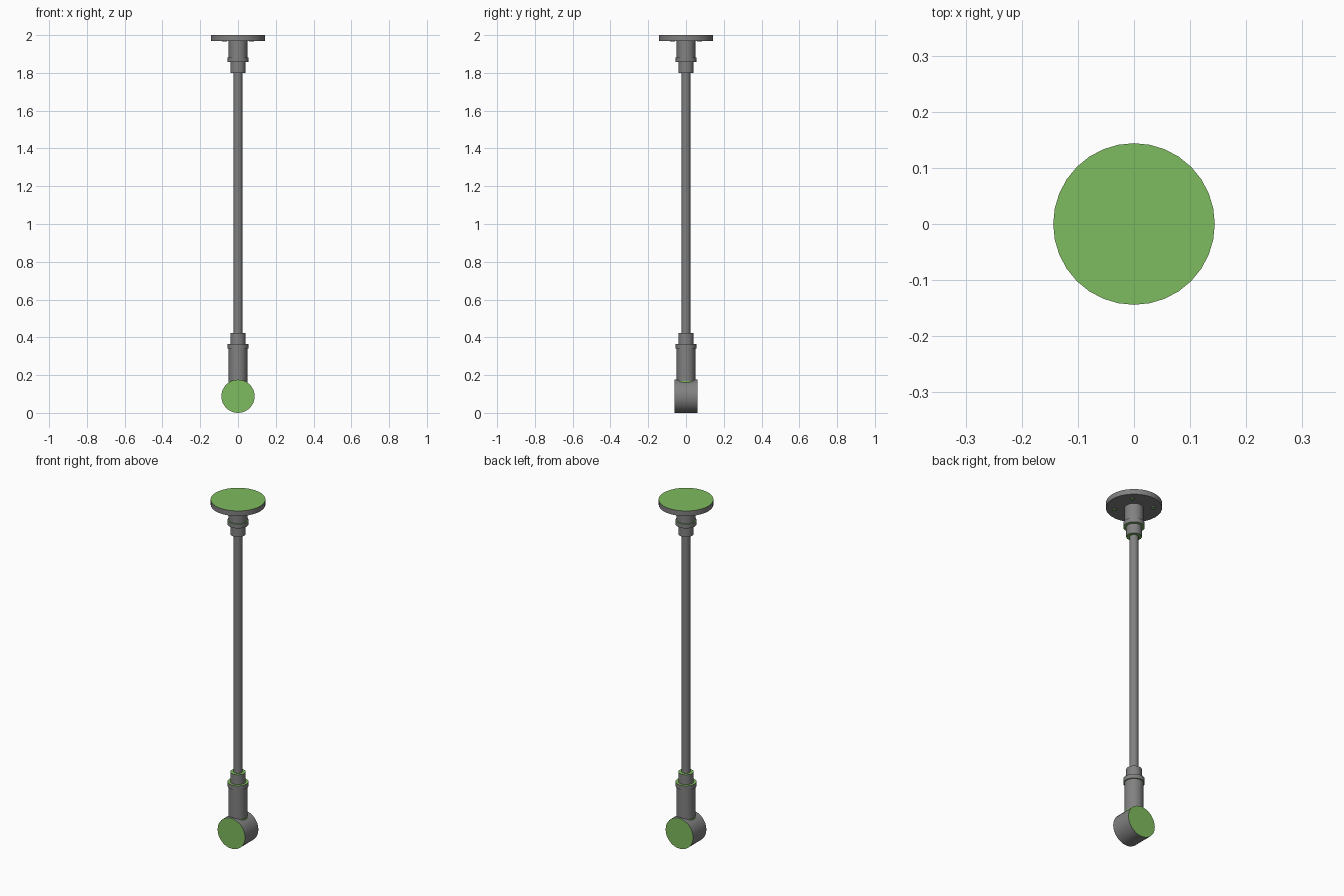
import bpy, bmesh, math
from mathutils import Matrix

if "Cube" in bpy.data.objects:
    bpy.data.objects.remove(bpy.data.objects["Cube"])

green = bpy.data.materials.new("green_face")
green.diffuse_color = (0.208, 0.495, 0.113, 1)
green.use_nodes = True
green.node_tree.nodes["Principled BSDF"].inputs["Base Color"].default_value = green.diffuse_color
grey = bpy.data.materials.new("grey_body")
grey.diffuse_color = (0.22, 0.22, 0.22, 1)
grey.use_nodes = True
grey.node_tree.nodes["Principled BSDF"].inputs["Base Color"].default_value = grey.diffuse_color


def lathe(name, profile, green_test, matrix=Matrix(), sides=32):
    """Closed solid of revolution from (radius, z) rings, capped at both ends."""
    bm = bmesh.new()
    rings = []
    for r, z in profile:
        rings.append([bm.verts.new((r * math.cos(2 * math.pi * i / sides),
                                    r * math.sin(2 * math.pi * i / sides), z))
                      for i in range(sides)])
    for a, b in zip(rings, rings[1:]):
        for i in range(sides):
            j = (i + 1) % sides
            bm.faces.new((a[i], a[j], b[j], b[i]))
    bm.faces.new(rings[0])
    bm.faces.new(rings[-1])
    bmesh.ops.recalc_face_normals(bm, faces=bm.faces)
    for f in bm.faces:
        f.material_index = int(green_test(f.normal.z))
    bm.transform(matrix)
    mesh = bpy.data.meshes.new(name)
    bm.to_mesh(mesh)
    bm.free()
    mesh.materials.append(grey)
    mesh.materials.append(green)
    ob = bpy.data.objects.new(name, mesh)
    bpy.context.collection.objects.link(ob)
    bpy.ops.object.select_all(action='DESELECT')
    ob.select_set(True)
    bpy.context.view_layer.objects.active = ob
    bpy.ops.object.shade_smooth_by_angle(angle=math.radians(30))
    return ob


up = lambda n: n > 0.9
down = lambda n: n < -0.9
both = lambda n: abs(n) > 0.9

# Ceiling plate with its screw heads
lathe("ceiling_plate", [(0.144, 1.97), (0.144, 2.0)], up)
for k in range(4):
    a = math.radians(45 + 90 * k)
    lathe("plate_screw", [(0.013, 1.965), (0.013, 1.975)], down,
          Matrix.Translation((0.1 * math.cos(a), 0.1 * math.sin(a), 0)), 16)

# Upper fitting: nut, collar, neck
lathe("upper_fitting", [(0.04, 1.80), (0.04, 1.857), (0.055, 1.857),
                        (0.055, 1.882), (0.049, 1.882), (0.049, 1.975)], both)

# Long rod
lathe("rod", [(0.023, 0.40), (0.023, 1.82)], up)

# Lower fitting: neck, collar, nut
lathe("lower_fitting", [(0.049, 0.12), (0.049, 0.341), (0.055, 0.341),
                        (0.055, 0.366), (0.04, 0.366), (0.04, 0.423)], both)

# Thin green seam where the neck meets the drum
lathe("neck_seam", [(0.0505, 0.15), (0.0505, 0.168)], lambda n: True)

# Horizontal drum at the bottom, axis along y
lathe("end_drum", [(0.088, -0.061), (0.088, 0.061)], both,
      Matrix.Translation((0, 0, 0.088)) @ Matrix.Rotation(math.pi / 2, 4, 'X'))
